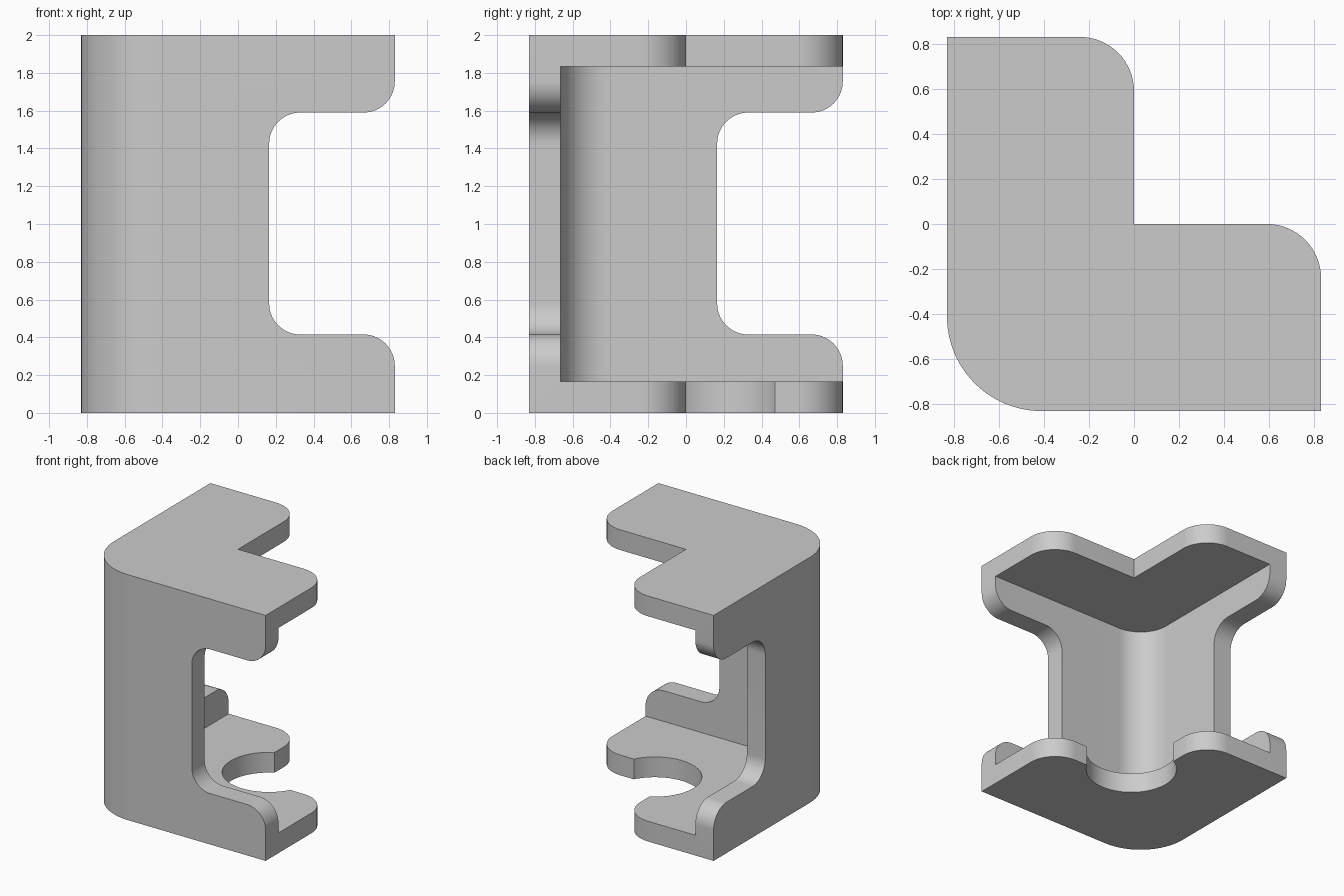
import bpy, bmesh, math
from mathutils import Vector

cube = bpy.data.objects.get("Cube")
if cube:
    bpy.data.objects.remove(cube, do_unlink=True)

H = 0.83          # half width
T = 0.165         # material thickness
IN = T - H        # inner face of the walls
LOW, HIGH = 0.415, 1.59   # side opening heights


def arc(cx, cy, r, a0, a1, n=16):
    """Points on an arc, angles in degrees."""
    angles = [math.radians(a0 + (a1 - a0) * i / n) for i in range(n + 1)]
    return [(cx + r * math.cos(a), cy + r * math.sin(a)) for a in angles]


def prism(name, outline, lo, hi, place):
    """Extrude a 2D outline from lo to hi; place maps (u, v, depth) to xyz."""
    bm = bmesh.new()
    base = bm.faces.new([bm.verts.new(place(u, v, lo)) for u, v in outline])
    ext = bmesh.ops.extrude_face_region(bm, geom=[base])
    move = Vector(place(0, 0, hi)) - Vector(place(0, 0, lo))
    bmesh.ops.translate(bm, vec=move, verts=[v for v in ext["geom"] if isinstance(v, bmesh.types.BMVert)])
    bmesh.ops.recalc_face_normals(bm, faces=bm.faces)
    mesh = bpy.data.meshes.new(name)
    bm.to_mesh(mesh)
    bm.free()
    obj = bpy.data.objects.new(name, mesh)
    bpy.context.collection.objects.link(obj)
    return obj


def upright(u, v, d):
    return (u, v, d)


# L-shaped block with one large outer corner and two rounded arm ends
R, E = 0.42, 0.24
footprint = (arc(R - H, R - H, R, 180, 270, 24) + [(H, -H)]
             + arc(H - E, -E, E, 0, 90) + [(0, 0)]
             + arc(-E, H - E, E, 0, 90) + [(-H, H)])
bracket = prism("corner_bracket", footprint, 0, 2, upright)

# Hollow between the plates, with a rounded inner corner
r = R - T
hollow = prism("hollow_cutter", arc(IN + r, IN + r, r, 180, 270, 24) + [(1.2, IN), (1.2, 1.2), (IN, 1.2)],
               T, 2 - T, upright)

# Flared side openings in the two walls
opening = ([(1.2, LOW - T)] + arc(H - T, LOW - T, T, 0, 90)
           + arc(2 * T, LOW + T, T, 270, 180)
           + arc(2 * T, HIGH - T, T, 180, 90)
           + arc(H - T, HIGH + T, T, 270, 360) + [(1.2, HIGH + T)])
front_opening = prism("front_opening_cutter", opening, -1, -0.5, lambda u, v, d: (u, d, v))
side_opening = prism("side_opening_cutter", opening, -1, -0.5, lambda u, v, d: (d, u, v))

# Round cut-out in the lower plate
hole = prism("hole_cutter", arc(T, T, 0.347, 0, 360, 64)[:-1], -0.2, 0.4, upright)

bpy.ops.object.select_all(action="DESELECT")
bracket.select_set(True)
bpy.context.view_layer.objects.active = bracket
for cutter in (hollow, front_opening, side_opening, hole):
    cutter.hide_render = True
    mod = bracket.modifiers.new(cutter.name, "BOOLEAN")
    mod.operation = "DIFFERENCE"
    mod.solver = "EXACT"
    mod.object = cutter
    bpy.ops.object.modifier_apply(modifier=mod.name)
    bpy.data.objects.remove(cutter, do_unlink=True)

# Plain grey finish
grey = bpy.data.materials.new("light_grey")
grey.use_nodes = True
colour = (0.6, 0.6, 0.6, 1)
grey.diffuse_color = colour
grey.node_tree.nodes["Principled BSDF"].inputs["Base Color"].default_value = colour
bracket.data.materials.clear()
bracket.data.materials.append(grey)

bpy.ops.object.shade_smooth_by_angle(angle=math.radians(30))
